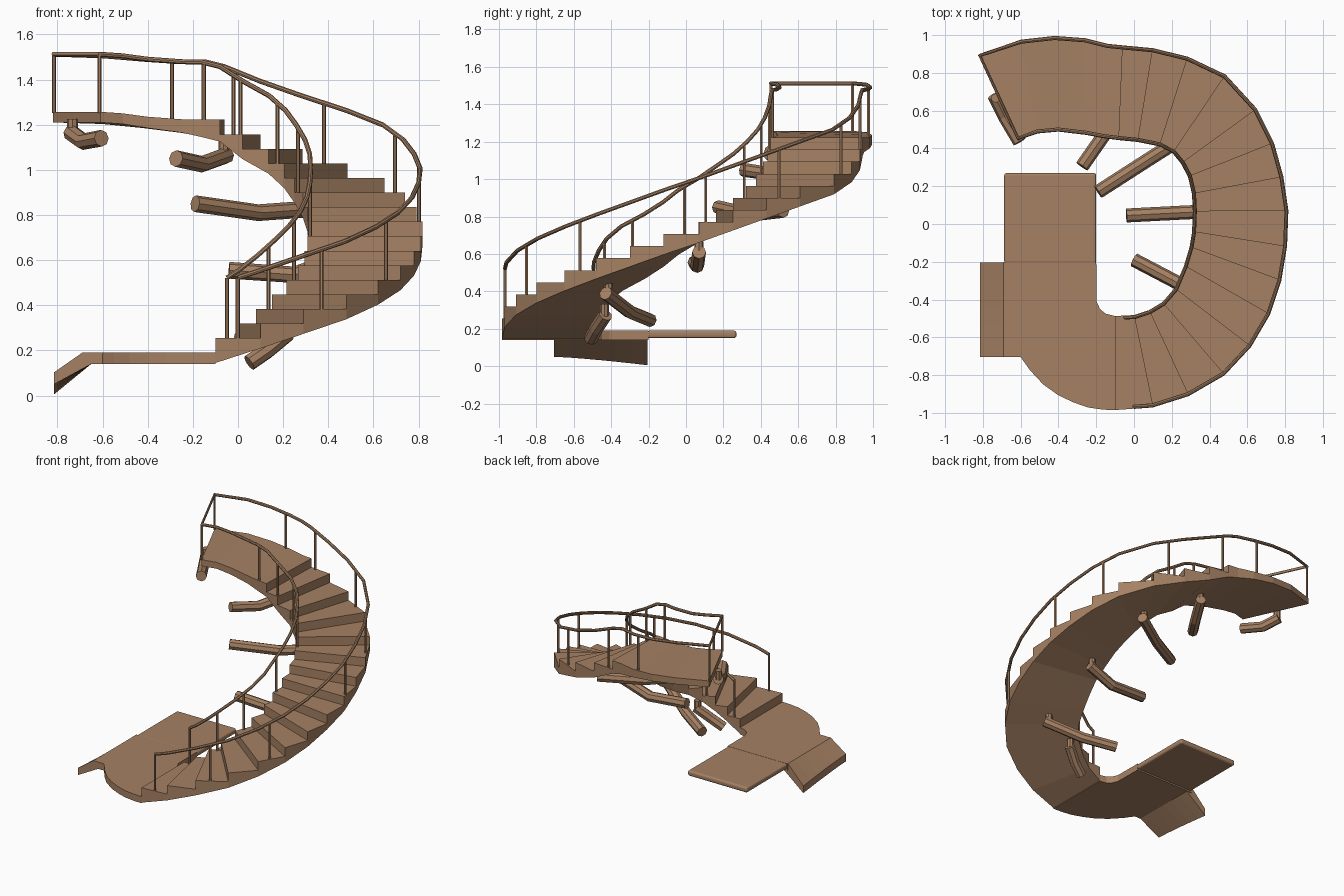
import bpy, bmesh, math
from mathutils import Vector

if "Cube" in bpy.data.objects:
    bpy.data.objects.remove(bpy.data.objects["Cube"])

mat = bpy.data.materials.new("warm_brown")
mat.diffuse_color = (0.38, 0.22, 0.125, 1)
mat.use_nodes = True
mat.node_tree.nodes["Principled BSDF"].inputs["Base Color"].default_value = mat.diffuse_color

# Plan of the stair: outer and inner end of every riser, then of the landing
OUT = [(-.1, -.985), (.1, -.97), (.29, -.91), (.48, -.80), (.62, -.65), (.72, -.48), (.78, -.3),
       (.81, -.12), (.817, .07), (.79, .25), (.74, .43), (.65, .61), (.485, .79), (.285, .885),
       (.1, .93), (-.06, .945), (-.14, .953), (-.26, .983), (-.42, .995), (-.6, .975), (-.82, .9)]
INN = [(-.1, -.487), (0, -.483), (.08, -.457), (.15, -.415), (.215, -.34), (.265, -.22), (.295, -.12),
       (.308, -.04), (.312, .067), (.308, .16), (.287, .25), (.25, .32), (.205, .375), (.135, .412),
       (.02, .435), (-.08, .445), (-.16, .455), (-.25, .472), (-.4, .49), (-.51, .48), (-.61, .445)]
LAND_TOP = [1.222, 1.222, 1.224, 1.235, 1.25, 1.257]
LAND_BOT = [1.125, 1.145, 1.165, 1.185, 1.203, 1.21]
RISE = .0645


def lerp_list(vals, t):
    i = max(0, min(int(t), len(vals) - 2))
    return Vector(vals[i]).lerp(Vector(vals[i + 1]), t - i)


def top_line(k):
    """Height of the nosing line at riser number k."""
    if k <= 16:
        return .19 + RISE * k
    return lerp_list([(z, 0) for z in LAND_TOP], k - 16).x


def plan(k, side):
    """Point on the edge; side 0 = outer, 1 = inner."""
    return lerp_list(OUT, k - 1).lerp(lerp_list(INN, k - 1), .02 if side == 0 else .98)


def finish(ob, name):
    ob.name = name
    ob.data.materials.append(mat)
    return ob


def mesh_object(name, bm):
    bmesh.ops.remove_doubles(bm, verts=bm.verts, dist=1e-5)
    bmesh.ops.recalc_face_normals(bm, faces=bm.faces)
    me = bpy.data.meshes.new(name)
    bm.to_mesh(me)
    bm.free()
    ob = bpy.data.objects.new(name, me)
    bpy.context.collection.objects.link(ob)
    return finish(ob, name)


def prism(name, pts, z0, z1):
    bm = bmesh.new()
    f = bm.faces.new([bm.verts.new((x, y, z0)) for x, y in pts])
    r = bmesh.ops.extrude_face_region(bm, geom=[f])
    for v in r["geom"]:
        if isinstance(v, bmesh.types.BMVert):
            v.co.z = z1
    if not any(g for g in bm.faces if abs(g.calc_center_median().z - z0) < 1e-6):
        bm.faces.new([v for v in bm.verts if abs(v.co.z - z0) < 1e-6])
    return mesh_object(name, bm)


def tube(name, pts, r, res=2, smooth=False):
    cu = bpy.data.curves.new(name, 'CURVE')
    cu.dimensions = '3D'
    cu.bevel_depth = r
    cu.bevel_resolution = res
    cu.use_fill_caps = True
    sp = cu.splines.new('POLY')
    sp.points.add(len(pts) - 1)
    for p, c in zip(sp.points, pts):
        p.co = (*c, 1)
        p.radius = 1
    sp.use_smooth = smooth
    ob = bpy.data.objects.new(name, cu)
    bpy.context.collection.objects.link(ob)
    return finish(ob, name)


# Stair flight with landing: treads, risers, sides and a sloped underside
bm = bmesh.new()


def face(*pts):
    bm.faces.new([bm.verts.new(p) for p in pts])


def under(k):
    return .08 + RISE * k if k < 16 else LAND_BOT[k - 16]


last = len(OUT)
for k in range(1, last):
    o0, o1, i0, i1 = OUT[k - 1], OUT[k], INN[k - 1], INN[k]
    b0, b1 = under(k), under(k + 1)
    t0 = top_line(k)
    t1 = t0 if k < 16 else top_line(k + 1)
    face((*o0, t0), (*o1, t1), (*i1, t1), (*i0, t0))
    face((*o0, b0), (*o1, b1), (*i1, b1), (*i0, b0))
    face((*o0, b0), (*o1, b1), (*o1, t1), (*o0, t0))
    face((*i0, b0), (*i1, b1), (*i1, t1), (*i0, t0))
    if k <= 16:
        face((*o0, t0 - RISE), (*i0, t0 - RISE), (*i0, t0), (*o0, t0))
face((*OUT[-1], under(last)), (*INN[-1], under(last)), (*INN[-1], top_line(last)), (*OUT[-1], top_line(last)))
mesh_object("stair_flight", bm)

# Bottom platform: curved part and straight walkway
prism("lower_platform", [(-.1, -.985), (-.16, -.983), (-.24, -.972), (-.32, -.945), (-.4, -.907),
                         (-.48, -.85), (-.55, -.775), (-.6, -.705), (-.69, -.705), (-.69, -.2),
                         (-.2, -.2), (-.198, -.41), (-.18, -.45), (-.15, -.475), (-.1, -.487)], .14, .19)
walk = prism("lower_walkway", [(-.687, -.21), (-.2, -.21), (-.2, .27), (-.687, .27)], .15, .19)
bv = walk.modifiers.new("rounded_edge", 'BEVEL')
bv.width = .014
bv.segments = 3

# Side ramp: drops away from the platform, lower at the back
bm = bmesh.new()
N = 6
rows = []
for j in range(N + 1):
    t = j / N
    y = -.705 + .5 * t
    drop = .045 * t ** 1.3
    prof = [(-.69, .19), (-.815, .103 - drop), (-.815, .05 - drop), (-.65, .14)]
    rows.append([bm.verts.new((x, y, max(z, 0))) for x, z in prof])
for a, b in zip(rows, rows[1:]):
    for i in range(3):
        bm.faces.new((a[i], a[i + 1], b[i + 1], b[i]))
bm.faces.new(rows[0])
bm.faces.new(rows[-1])
mesh_object("side_ramp", bm)


# Handrails: one continuous run up the outside, across the end, down the inside
def rail_pt(k, side):
    z = top_line(k) + (.235 if k <= 16.3 else .255)
    return (*plan(k, side), z)


ks = [1.5] + list(range(2, 17)) + [17, 18, 19, 20, 21]
run = [rail_pt(k, 0) for k in ks] + [rail_pt(k, 1) for k in reversed(ks)]
tube("handrail", run, .011)

# Posts
for side, posts in ((0, (1.5, 3.45, 5.45, 9.2, 11.4, 13.5, 15.75, 18.2, 21)),
                    (1, (1.5, 3.7, 5.5, 8.3, 11.8, 13.5, 15.1, 16.9, 21))):
    for n, k in enumerate(posts):
        x, y, z = rail_pt(k, side)
        base = .19 + RISE * int(k) if k < 16 else top_line(k)
        tube(("outer", "inner")[side] + f"_post_{n + 1}", [(x, y, base - .005), (x, y, z)], .009, 1)

# Bent support arms hanging under the stair, each with a small stub
ARMS = [[(-.74, .68, 1.165), (-.685, .57, 1.125), (-.605, .435, 1.14)],
        [(-.05, .66, 1.065), (-.16, .47, 1.025), (-.275, .305, 1.05)],
        [(.36, .52, .83), (.09, .35, .81), (-.19, .17, .85)],
        [(.46, .07, .61), (.25, .06, .535), (-.04, .045, .555)],
        [(.45, -.43, .39), (.21, -.30, .29), (0, -.19, .245)],
        [(.22, -.43, .275), (.13, -.48, .2), (.05, -.51, .145)]]
for n, p in enumerate(ARMS):
    tube(f"support_arm_{n + 1}", p, .037)
    a = Vector(p[0]).lerp(Vector(p[1]), .12)
    tube(f"support_stub_{n + 1}", [a, a + Vector((0, 0, .065))], .024)
